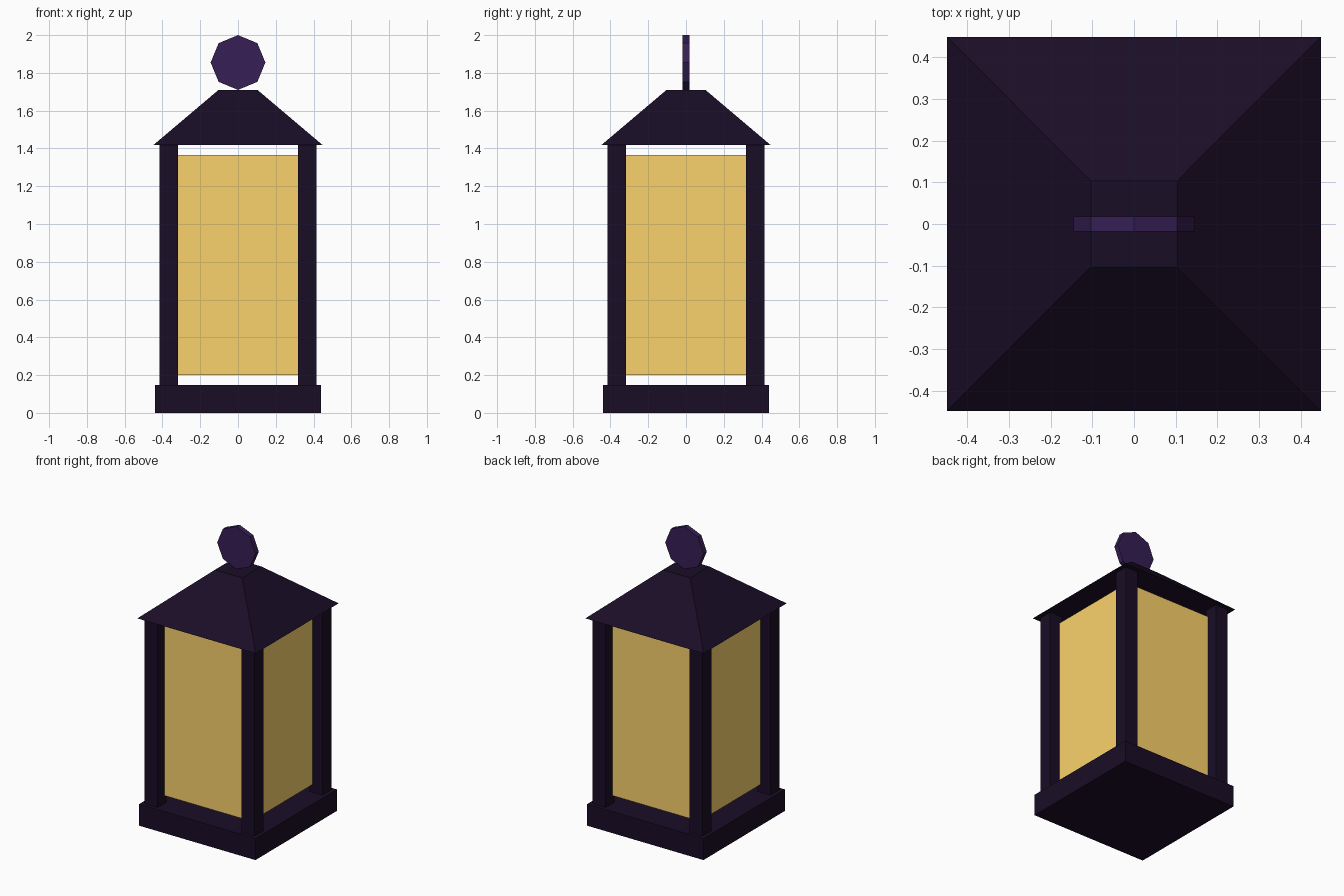
import bpy
from math import pi, sqrt

if "Cube" in bpy.data.objects:
    bpy.data.objects.remove(bpy.data.objects["Cube"])


def material(name, color):
    m = bpy.data.materials.new(name)
    m.diffuse_color = (*color, 1)
    m.use_nodes = True
    m.node_tree.nodes["Principled BSDF"].inputs["Base Color"].default_value = m.diffuse_color
    return m


iron = material("dark_iron", (0.010, 0.004, 0.019))
amber = material("amber_glass", (0.963, 0.647, 0.150))
purple = material("purple_metal", (0.038, 0.013, 0.090))


def finish(name, mat):
    ob = bpy.context.object
    ob.name = name
    ob.data.materials.append(mat)
    bpy.ops.object.transform_apply(location=False, rotation=True, scale=True)
    return ob


def box(name, mat, x, y, sx, sy, z0, z1):
    bpy.ops.mesh.primitive_cube_add(size=1, location=(x, y, (z0 + z1) / 2))
    bpy.context.object.scale = (sx, sy, z1 - z0)
    return finish(name, mat)


# Base plinth
box("base", iron, 0, 0, 0.88, 0.88, 0, 0.147)

# Four corner posts
for sx, side in ((-1, "left"), (1, "right")):
    for sy, end in ((-1, "front"), (1, "back")):
        box(f"{end}_{side}_post", iron, sx * 0.3665, sy * 0.3665, 0.097, 0.097, 0.147, 1.418)

# Four thin glass panes set between the posts
for s, end, side in ((-1, "front", "left"), (1, "back", "right")):
    box(f"{end}_glass", amber, 0, s * 0.331, 0.64, 0.018, 0.2, 1.366)
    box(f"{side}_glass", amber, s * 0.331, 0, 0.018, 0.64, 0.2, 1.366)

# Truncated pyramid roof
bpy.ops.mesh.primitive_cone_add(vertices=4, radius1=0.448 * sqrt(2), radius2=0.103 * sqrt(2),
                                depth=0.292, location=(0, 0, 1.564), rotation=(0, 0, pi / 4))
finish("roof", iron)

# Octagonal disc finial standing upright
bpy.ops.mesh.primitive_cylinder_add(vertices=8, radius=0.145, depth=0.035,
                                    location=(0, 0, 1.855), rotation=(pi / 2, 0, 0))
finish("top_disc", purple)
